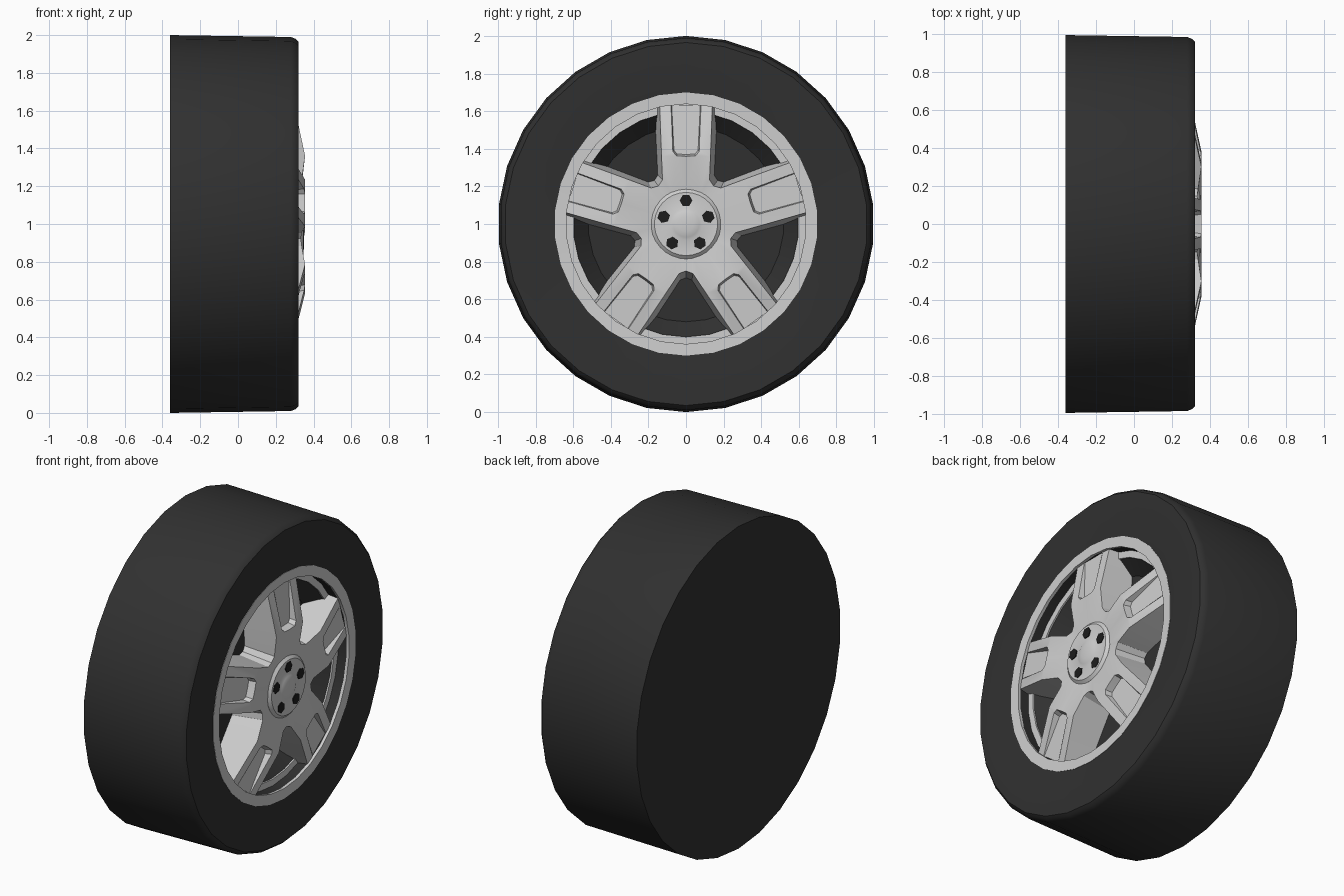
import bpy, bmesh, math
from mathutils import Vector, Matrix

if "Cube" in bpy.data.objects:
    bpy.data.objects.remove(bpy.data.objects["Cube"])

SEG = 30
CZ = 1.0  # axle height


def material(name, v):
    m = bpy.data.materials.new(name)
    m.diffuse_color = (v, v, v, 1)
    m.use_nodes = True
    m.node_tree.nodes["Principled BSDF"].inputs["Base Color"].default_value = m.diffuse_color
    return m


RUBBER = material("dark rubber", 0.03)
ALLOY = material("light alloy", 0.62)
BLACK = material("lug black", 0.012)


def finish(name, bm, mat, angle=30, recalc=True):
    bmesh.ops.remove_doubles(bm, verts=bm.verts, dist=0.0004)
    if recalc:
        bmesh.ops.recalc_face_normals(bm, faces=bm.faces)
    me = bpy.data.meshes.new(name)
    bm.to_mesh(me)
    bm.free()
    me.materials.append(mat)
    ob = bpy.data.objects.new(name, me)
    bpy.context.collection.objects.link(ob)
    bpy.ops.object.select_all(action='DESELECT')
    ob.select_set(True)
    bpy.context.view_layer.objects.active = ob
    bpy.ops.object.shade_smooth_by_angle(angle=math.radians(angle))
    return ob


def revolve(name, profile, mat, seg=SEG):
    """Spin (radius, x) points about the axle; order them back to front."""
    bm = bmesh.new()
    rings = []
    for r, x in profile:
        if r == 0:
            rings.append([bm.verts.new((x, 0, CZ))] * seg)
        else:
            rings.append([bm.verts.new((x, r * math.sin(2 * math.pi * i / seg),
                                        CZ + r * math.cos(2 * math.pi * i / seg)))
                          for i in range(seg)])
    for a, b in zip(rings, rings[1:]):
        for i in range(seg):
            j = (i + 1) % seg
            vs = list(dict.fromkeys([a[i], b[i], b[j], a[j]]))
            f = bm.faces.new(vs)
            f.normal_flip()
    return finish(name, bm, mat, recalc=False)


# tyre with closed back, sidewall and dark dish behind the spokes
revolve("tyre", [(0, -.36), (1, -.36), (.99, .28), (.98, .305), (.965, .32), (.70, .317),
                 (.642, .305), (.642, .235), (.60, .23), (.52, .15), (0, .15)], RUBBER)

# rim lip and the inner ledge ring
revolve("rim_lip", [(.70, .31), (.70, .319), (.638, .317), (.638, .30)], ALLOY)
revolve("rim_ledge", [(.641, .24), (.60, .24), (.60, .225)], ALLOY)


# five spokes: half a spoke is drawn as (sideways, radial), then mirrored and turned
def front_x(r):
    if r < .36:
        return .331 + .024 * max(0, (r - .19) / .17)
    return .355 - .055 * (r - .36) / .26


FRONT = {"a0": (0, .17), "a1": (.07, .155), "a2": (.10, .1375), "n": (.147, .202),
         "e1": (.125, .235), "e2": (.13, .36), "e3": (.14, .632),
         "c1": (0, .36), "p1": (.05, .362), "p2": (.07, .385), "p3": (.08, .632)}
BASE = {"n": (.168, .231), "e1": (.15, .26), "e2": (.155, .36), "e3": (.168, .625)}
FLOOR = {"c1": (0, .37), "p1": (.047, .372), "p2": (.064, .392), "p3": (.076, .632)}
pts = {k: (t, r, front_x(r)) for k, (t, r) in FRONT.items()}
pts.update({k + "b": (t, r, .15) for k, (t, r) in BASE.items()})
pts.update({k + "f": (t, r, .312 - .06 * (r - .36)) for k, (t, r) in FLOOR.items()})
pts["c3f"] = (0, .632, pts["p3f"][2])
FACES = ["a0 a1 p1 c1", "a1 a2 n e1", "a1 e1 e2 p1", "p1 e2 p2", "p2 e2 e3 p3",
         "n nb e1b e1", "e1 e1b e2b e2", "e2 e2b e3b e3",
         "c1 p1 p1f c1f", "p1 p2 p2f p1f", "p2 p3 p3f p2f", "c1f p1f p2f p3f c3f"]

bm = bmesh.new()
for k in range(5):
    rot = Matrix.Rotation(math.radians(72 * k), 3, 'X')
    for side in (1, -1):
        for face in FACES:
            co = [pts[n] for n in face.split()]
            vs = [bm.verts.new(rot @ Vector((x, side * t, r)) + Vector((0, 0, CZ)))
                  for t, r, x in co]
            f = bm.faces.new(vs)
            f.normal_update()
            # keep every face turned towards the outside of the wheel
            if f.normal.x < 0:
                f.normal_flip()
finish("spokes", bm, ALLOY, 25, recalc=False)

# hub cap with a raised edge and a domed middle
revolve("hub_cap", [(.186, .30), (.186, .332), (.168, .348), (.16, .348), (.085, .342),
                    (.07, .349), (.04, .354), (0, .356)], ALLOY)

# five hexagonal lug holes
bm = bmesh.new()
for k in range(5):
    a = math.radians(72 * k)
    m = (Matrix.Translation((.347, .125 * math.sin(a), CZ + .125 * math.cos(a)))
         @ Matrix.Rotation(-a, 4, 'X') @ Matrix.Rotation(math.pi / 2, 4, 'Y'))
    bmesh.ops.create_cone(bm, cap_ends=True, segments=6, radius1=.034, radius2=.034,
                          depth=.006, matrix=m)
finish("lug_holes", bm, BLACK)
